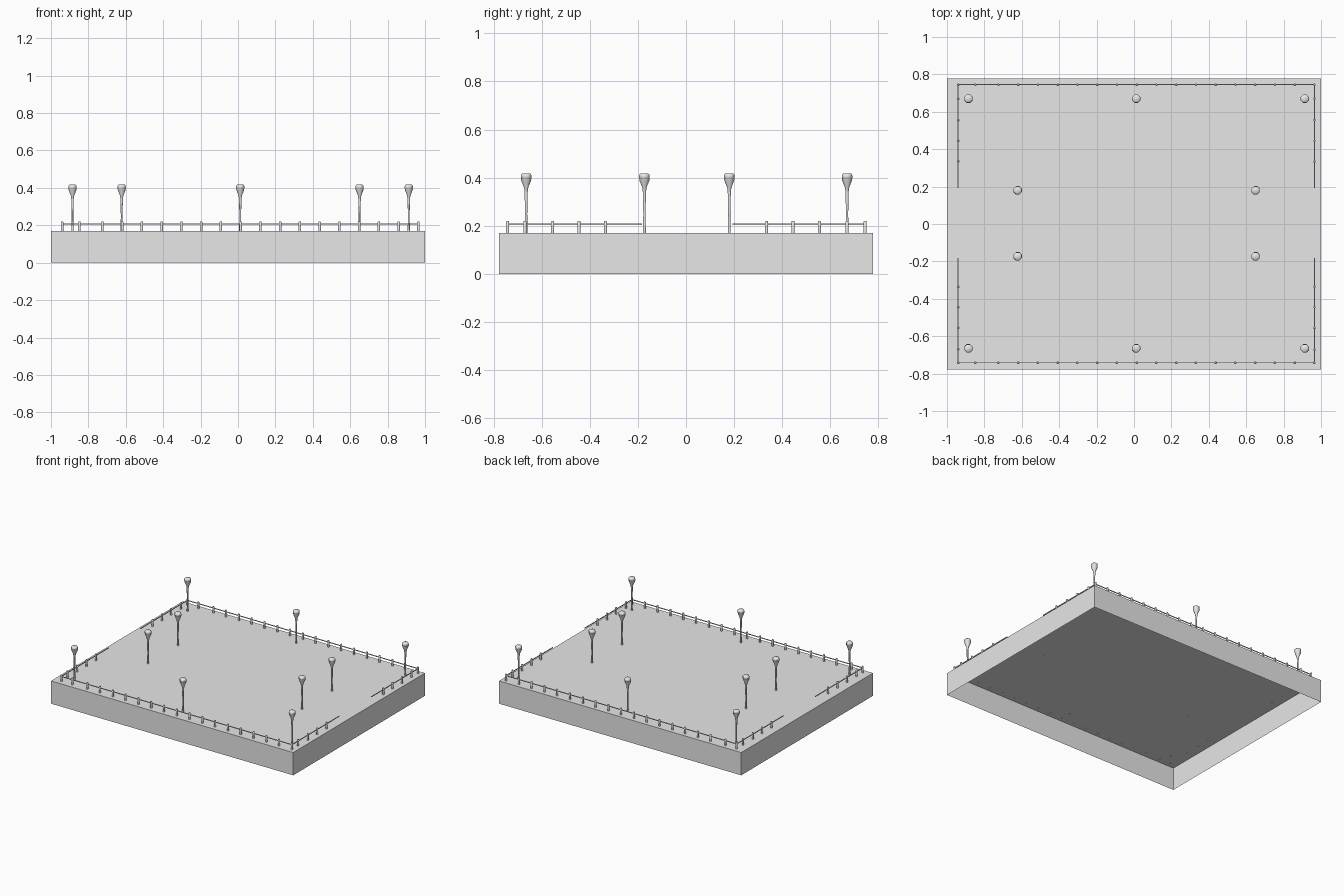
import bpy, bmesh, math

cube = bpy.data.objects.get("Cube")
if cube:
    bpy.data.objects.remove(cube, do_unlink=True)

grey = bpy.data.materials.new("plain_grey")
grey.use_nodes = True
grey.diffuse_color = (0.8, 0.8, 0.8, 1)
grey.node_tree.nodes["Principled BSDF"].inputs["Base Color"].default_value = (0.8, 0.8, 0.8, 1)

DECK = 0.17          # height of the deck
LEFT, RIGHT = 0.965, -0.94
BACK, FRONT = 0.745, -0.742


def add_object(name, bm, smooth=False):
    mesh = bpy.data.meshes.new(name)
    bm.to_mesh(mesh)
    bm.free()
    mesh.materials.append(grey)
    obj = bpy.data.objects.new(name, mesh)
    bpy.context.collection.objects.link(obj)
    if smooth:
        bpy.ops.object.select_all(action='DESELECT')
        obj.select_set(True)
        bpy.context.view_layer.objects.active = obj
        bpy.ops.object.shade_smooth_by_angle(angle=math.radians(50))
    return obj


def box(bm, low, high):
    verts = bmesh.ops.create_cube(bm, size=1)["verts"]
    for v in verts:
        for i in range(3):
            v.co[i] = low[i] if v.co[i] < 0 else high[i]


def lathe(bm, x, y, profile, sides):
    """Closed solid of revolution from (radius, height) pairs."""
    rings = []
    for r, z in profile:
        ring = []
        for i in range(sides):
            a = math.tau * (i + 0.5) / sides
            ring.append(bm.verts.new((x + r * math.cos(a), y + r * math.sin(a), z)))
        rings.append(ring)
    for low, high in zip(rings, rings[1:]):
        for i in range(sides):
            j = (i + 1) % sides
            bm.faces.new((low[i], low[j], high[j], high[i]))
    bm.faces.new(rings[0][::-1])
    bm.faces.new(rings[-1])


# Platform: a thin shell open underneath
bm = bmesh.new()
box(bm, (-1, -0.777, 0), (1, 0.777, DECK))
floor = [f for f in bm.faces if f.normal.z < -0.5 or f.calc_center_median().z < 0.01]
bmesh.ops.delete(bm, geom=floor, context='FACES')
add_object("platform", bm)

# Fence posts along all four edges, leaving a gap at each side entrance
along_x = [RIGHT, -0.848] + [-0.725 + 0.1056 * i for i in range(17)]
along_y = [s * y for s in (-1, 1) for y in (0.335, 0.445, 0.555, 0.67)]
spots = [(x, y) for x in along_x for y in (FRONT, BACK)]
spots += [(x, y) for x in (RIGHT, LEFT) for y in along_y]
bm = bmesh.new()
for x, y in spots:
    lathe(bm, x, y, [(0.007, DECK - 0.002), (0.007, 0.216), (0.005, 0.22)], 8)
add_object("fence_posts", bm, smooth=True)

# Thin rails
bm = bmesh.new()
T = 0.0025
Z = 0.206
for y in (FRONT, BACK):
    box(bm, (RIGHT, y - T, Z - T), (LEFT, y + T, Z + T))
for x in (RIGHT, LEFT):
    for y0, y1 in ((FRONT, -0.183), (0.193, BACK)):
        box(bm, (x - T, y0, Z - T), (x + T, y1, Z + T))
add_object("fence_rails", bm)

# Lamp posts: slender pole, flared cup and a low cap
lamps = [(x, y) for x in (-0.885, 0.012, 0.913) for y in (-0.665, 0.67)]
lamps += [(x, y) for x in (-0.622, 0.65) for y in (-0.173, 0.18)]
pole = [(0.0065, DECK - 0.002), (0.005, 0.25), (0.007, 0.34)]
cup = [(0.007, 0.34), (0.01, 0.36), (0.022, 0.387), (0.024, 0.397)]
cap = [(0.022, 0.397), (0.024, 0.4), (0.023, 0.412), (0.018, 0.417)]
for name, profile in (("lamp_poles", pole), ("lamp_cups", cup), ("lamp_caps", cap)):
    bm = bmesh.new()
    for x, y in lamps:
        lathe(bm, x, y, profile, 8)
    add_object(name, bm, smooth=True)
